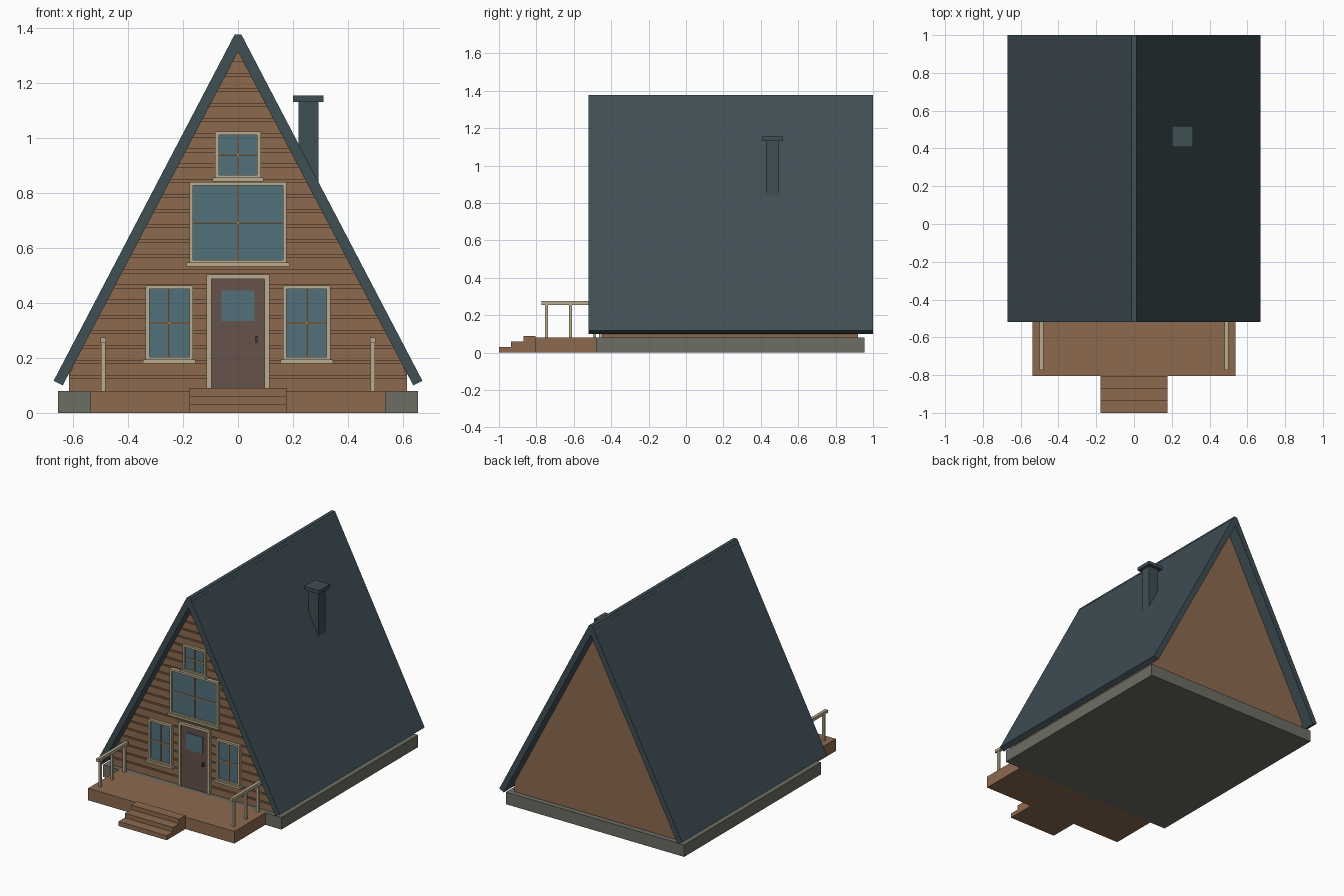
import bpy, bmesh, math

if "Cube" in bpy.data.objects:
    bpy.data.objects.remove(bpy.data.objects["Cube"])


def material(name, hex_code):
    srgb = [int(hex_code[i:i + 2], 16) / 255 for i in (0, 2, 4)]
    lin = [c / 12.92 if c <= 0.04045 else ((c + 0.055) / 1.055) ** 2.4 for c in srgb]
    m = bpy.data.materials.new(name)
    m.use_nodes = True
    m.diffuse_color = (*lin, 1)
    m.node_tree.nodes["Principled BSDF"].inputs["Base Color"].default_value = (*lin, 1)
    return m


WOOD = material("brown_wood", "8C6A4F")
ROOF = material("slate_roof", "3F4E54")
STONE = material("grey_stone", "6C6D63")
TRIM = material("cream_trim", "B8AB8E")
GLASS = material("blue_glass", "52707A")
DOOR = material("dark_door", "66524B")
BAR = material("tan_bar", "AD8A60")
METAL = material("dark_bronze", "4A3A30")


def finish(name, bm, mat):
    bmesh.ops.recalc_face_normals(bm, faces=bm.faces[:])
    mesh = bpy.data.meshes.new(name)
    bm.to_mesh(mesh)
    bm.free()
    mesh.materials.append(mat)
    obj = bpy.data.objects.new(name, mesh)
    bpy.context.collection.objects.link(obj)
    return obj


def add_prism(bm, profile, y0, y1):
    """Extrude an (x, z) outline along y."""
    face = bm.faces.new([bm.verts.new((x, y0, z)) for x, z in profile])
    new = bmesh.ops.extrude_face_region(bm, geom=[face])["geom"]
    verts = [v for v in new if isinstance(v, bmesh.types.BMVert)]
    bmesh.ops.translate(bm, vec=(0, y1 - y0, 0), verts=verts)


def add_box(bm, x0, x1, y0, y1, z0, z1):
    add_prism(bm, [(x0, z0), (x1, z0), (x1, z1), (x0, z1)], y0, y1)


def prism(name, profile, y0, y1, mat):
    bm = bmesh.new()
    add_prism(bm, profile, y0, y1)
    return finish(name, bm, mat)


def boxes(name, mat, *dims):
    bm = bmesh.new()
    for d in dims:
        add_box(bm, *d)
    return finish(name, bm, mat)


def mirrored(points):
    return points + [(-x, z) for x, z in reversed(points) if x]


# Gable geometry
APEX, SLOPE, WALL_Y, BASE = 1.315, 1.9, -0.44, 0.08
HALF = 0.615


def half_width(z):
    return min(HALF, (APEX - z) / SLOPE)


# Foundation, deck and steps
boxes("foundation", STONE, (-0.655, 0.655, -0.48, 0.955, 0, BASE))
boxes("deck", WOOD, (-0.537, 0.537, -0.805, -0.48, 0, BASE))
boxes("steps", WOOD, *[(-0.177, 0.177, -1 + 0.065 * i, -0.935 + 0.065 * i, 0, 0.03 * (i + 1))
                       for i in range(3)])

# House body
prism("house_body", [(-HALF, BASE), (HALF, BASE), (HALF, APEX - SLOPE * HALF),
                     (0, APEX), (-HALF, APEX - SLOPE * HALF)], WALL_Y, 0.92, WOOD)

# Horizontal siding boards on the front gable
bm = bmesh.new()
PITCH, GAP = 0.055, 0.01
z = BASE
while z + PITCH < APEX - 0.02:
    top = z + PITCH - GAP
    add_prism(bm, [(-half_width(z), z), (half_width(z), z),
                   (half_width(top), top), (-half_width(top), top)], WALL_Y - 0.008, WALL_Y)
    z += PITCH
finish("front_siding", bm, WOOD)

# Roof slabs and ridge cap
right = [(0.638, 0.1), (0.671, 0.117), (0.02, 1.362)]
prism("roof", [(0, APEX)] + right + [(-x, z) for x, z in reversed(right)], -0.52, 1, ROOF)
prism("ridge_cap", [(0.024 * math.cos(a), 1.356 + 0.024 * math.sin(a))
                    for a in (math.radians(60 * i) for i in range(6))], -0.52, 1, ROOF)

# Chimney
boxes("chimney", ROOF, (0.22, 0.293, 0.427, 0.497, 0.8, 1.135))
boxes("chimney_cap", ROOF, (0.2, 0.312, 0.407, 0.519, 1.132, 1.155))


def frame(name, cx, half, z0, z1, border, sides_only=False):
    y0, y1 = WALL_Y - 0.024, WALL_Y
    parts = [(cx - half, cx - half + border, y0, y1, z0, z1),
             (cx + half - border, cx + half, y0, y1, z0, z1),
             (cx - half + border, cx + half - border, y0, y1, z1 - border, z1)]
    if not sides_only:
        parts.append((cx - half + border, cx + half - border, y0, y1, z0, z0 + border))
    boxes(name, TRIM, *parts)


def window(name, cx, half, z0, z1):
    border = 0.013
    frame(name + "_frame", cx, half, z0, z1, border)
    boxes(name + "_sill", TRIM, (cx - half - 0.01, cx + half + 0.01,
                                 WALL_Y - 0.034, WALL_Y, z0 - 0.01, z0 + 0.004))
    boxes(name + "_glass", GLASS, (cx - half + border, cx + half - border,
                                   WALL_Y - 0.012, WALL_Y, z0 + border, z1 - border))
    mid, y0, y1, r = (z0 + z1) / 2, WALL_Y - 0.018, WALL_Y - 0.01, 0.003
    boxes(name + "_bars", BAR, (cx - r, cx + r, y0, y1, z0 + border, z1 - border),
          (cx - half + border, cx + half - border, y0, y1, mid - r, mid + r))


window("attic_window", 0, 0.083, 0.853, 1.025)
window("upper_window", 0, 0.177, 0.543, 0.84)
for side, label in ((1, "left"), (-1, "right")):
    window(label + "_window", 0.25 * side, 0.086, 0.19, 0.464)

# Door with its casing, pane and handle
frame("door_casing", 0, 0.114, BASE, 0.504, 0.017, sides_only=True)
boxes("door", DOOR, (-0.097, 0.097, WALL_Y - 0.014, WALL_Y, BASE, 0.487))
boxes("door_pane", GLASS, (-0.06, 0.06, WALL_Y - 0.019, WALL_Y - 0.012, 0.335, 0.445))
boxes("door_handle", METAL, (0.063, 0.071, WALL_Y - 0.032, WALL_Y - 0.012, 0.255, 0.28))

# Deck railings
for side, label in ((1, "left"), (-1, "right")):
    x = 0.49 * side
    boxes(label + "_rail_posts", TRIM, *[(x - 0.008, x + 0.008, y - 0.008, y + 0.008, BASE, 0.258)
                                         for y in (-0.745, -0.618, -0.49)])
    boxes(label + "_handrail", TRIM, (x - 0.01, x + 0.01, -0.773, -0.462, 0.255, 0.275))
